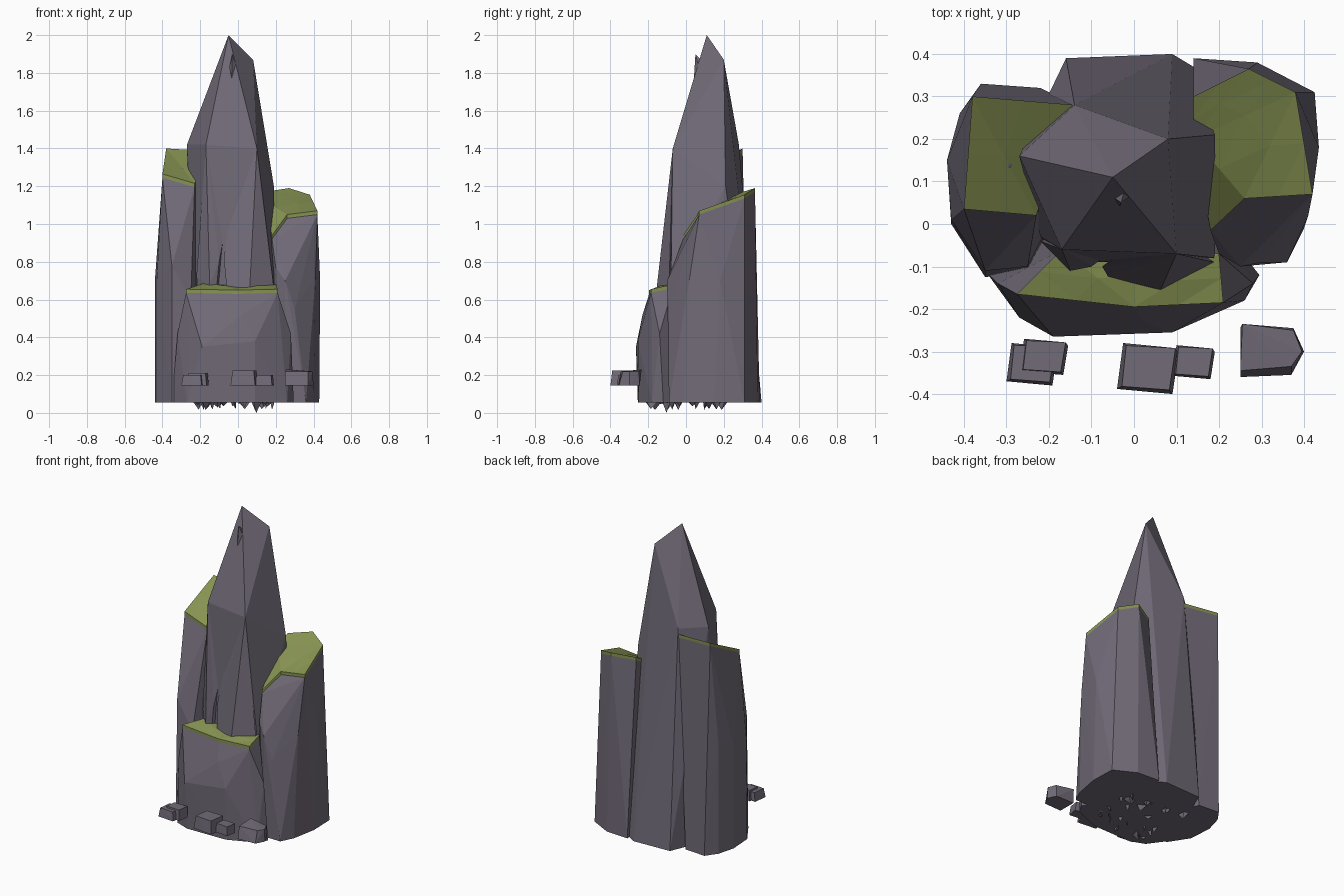
import bpy, bmesh, random
from mathutils import Vector

random.seed(4)
cube = bpy.data.objects.get("Cube")
if cube:
    bpy.data.objects.remove(cube)


def material(name, color):
    m = bpy.data.materials.new(name)
    m.use_nodes = True
    m.diffuse_color = (*color, 1)
    m.node_tree.nodes["Principled BSDF"].inputs["Base Color"].default_value = (*color, 1)
    return m


STONE = material("grey_stone", (0.165, 0.145, 0.185))
MOSS = material("moss_green", (0.24, 0.29, 0.085))
BASE = 0.055


def finish(name, bm, mat):
    bmesh.ops.recalc_face_normals(bm, faces=bm.faces)
    mesh = bpy.data.meshes.new(name)
    bm.to_mesh(mesh)
    bm.free()
    mesh.materials.append(mat)
    obj = bpy.data.objects.new(name, mesh)
    bpy.context.collection.objects.link(obj)
    return obj


def rock(name, points):
    """Faceted stone wrapped around a few corner points."""
    bm = bmesh.new()
    for p in points:
        bm.verts.new(p)
    hull = bmesh.ops.convex_hull(bm, input=bm.verts)
    spare = {v for v in hull["geom_interior"] + hull["geom_unused"]
             if isinstance(v, bmesh.types.BMVert)}
    bmesh.ops.delete(bm, geom=list(spare), context="VERTS")
    return finish(name, bm, STONE)


def ring(z, outline):
    return [(x, y, z) for x, y in outline]


def lowered(points, drop=0.02):
    return [(x, y, z - drop) for x, y, z in points]


def moss(name, outline, bump):
    """Thin bumpy cap with a thick rim."""
    bm = bmesh.new()
    top = bm.faces.new([bm.verts.new(p) for p in outline])
    bmesh.ops.triangulate(bm, faces=[top])
    bmesh.ops.subdivide_edges(bm, edges=bm.edges, cuts=1, use_grid_fill=True)
    for v in bm.verts:
        if not v.is_boundary:
            v.co.z += random.uniform(0, bump)
    bmesh.ops.triangulate(bm, faces=bm.faces)
    old = list(bm.faces)
    copy = bmesh.ops.extrude_face_region(bm, geom=old, use_keep_orig=True)
    for v in copy["geom"]:
        if isinstance(v, bmesh.types.BMVert):
            v.co.z -= 0.025
    return finish(name, bm, MOSS)


# Tall central spire
rock("spire", [(-0.05, 0.11, 2.0), (0.08, 0.20, 1.87),
               (-0.27, 0.16, 1.42), (-0.17, -0.06, 1.42), (0.1, -0.07, 1.4),
               (-0.14, 0.28, 1.42), (0.19, 0.21, 1.2),
               (-0.22, -0.03, 0.7), (0.19, -0.08, 0.66), (-0.08, -0.09, 0.8)]
     + ring(BASE, [(-0.16, 0.39), (0.09, 0.4), (0.14, 0.37), (0.19, 0.2),
                   (0.19, -0.08), (-0.2, -0.06), (-0.24, 0.2)]))

# Split front buttresses of the spire
rock("spire_left_buttress",
     [(0.1, -0.07, 1.4), (-0.04, -0.075, 1.05), (-0.075, -0.1, 0.82),
      (-0.06, -0.125, 0.66), (0.06, -0.16, 0.62), (0.19, -0.09, 0.66),
      (0.06, 0.0, 0.6), (0.06, -0.14, 0.3)])
rock("spire_right_buttress",
     [(-0.17, -0.06, 1.42), (-0.06, -0.07, 1.02), (-0.1, -0.1, 0.8),
      (-0.15, -0.11, 0.68), (-0.22, -0.04, 0.72), (-0.1, 0.0, 0.6),
      (-0.15, -0.1, 0.3)])
rock("spire_sliver", [(-0.03, 0.05, 1.9), (-0.045, 0.06, 1.83), (-0.01, 0.065, 1.84),
                      (-0.035, 0.04, 1.74), (-0.02, 0.09, 1.86)])

# Mossy stone on the right side
right_top = [(-0.40, 0.035, 1.265), (-0.23, 0.02, 1.215), (-0.14, 0.28, 1.385),
             (-0.38, 0.30, 1.4)]
rock("right_rock", lowered(right_top)
     + [(-0.44, 0.15, 0.7), (-0.43, 0.01, 0.7), (-0.35, -0.11, 0.78),
        (-0.25, -0.1, 0.6), (-0.41, 0.26, 0.75)]
     + ring(BASE, [(-0.36, 0.33), (-0.22, 0.32), (-0.41, 0.26), (-0.44, 0.15),
                   (-0.43, 0.0), (-0.35, -0.125), (-0.24, -0.11), (-0.15, 0.1)]))
moss("right_moss", right_top, 0.01)

# Mossy stone on the left side
left_top = [(0.18, -0.015, 0.94), (0.26, 0.06, 1.05), (0.42, 0.07, 1.07),
            (0.38, 0.31, 1.155), (0.27, 0.365, 1.19), (0.14, 0.30, 1.17),
            (0.14, 0.2, 1.12)]
rock("left_rock", lowered(left_top)
     + [(0.435, 0.18, 0.7), (0.41, 0.02, 0.72), (0.25, -0.1, 0.7),
        (0.2, -0.07, 0.77), (0.3, -0.09, 0.55)]
     + ring(BASE, [(0.14, 0.39), (0.29, 0.38), (0.425, 0.31), (0.43, 0.15),
                   (0.4, -0.01), (0.36, -0.09), (0.25, -0.09), (0.16, 0.05)]))
moss("left_moss", left_top, 0.015)

# Low mossy stone at the front
front_top = [(-0.275, -0.165, 0.655), (0, -0.195, 0.65), (0.21, -0.185, 0.655),
             (0.2, -0.07, 0.68), (0.0, -0.05, 0.67), (-0.17, -0.06, 0.69)]
rock("front_rock", lowered(front_top)
     + [(-0.19, -0.265, 0.35), (0.09, -0.255, 0.38), (0.28, -0.14, 0.42),
        (-0.32, -0.14, 0.42), (0.02, -0.23, 0.52)]
     + ring(BASE, [(-0.35, -0.11), (-0.27, -0.22), (-0.18, -0.255), (0.09, -0.25),
                   (0.26, -0.18), (0.295, -0.12), (0.2, 0), (-0.2, 0)]))
moss("front_moss", front_top, 0.01)


# Loose stones before the base
def pebble(name, x0, x1, y0, y1, height):
    w, d = x1 - x0, y1 - y0
    low = [(x0, y0 + d * 0.1), (x1 - w * 0.1, y0), (x1, y1 - d * 0.2), (x0 + w * 0.1, y1)]
    high = [(x0 + w * 0.08, y0 + d * 0.15), (x1 - w * 0.15, y0 + d * 0.08),
            (x1 - w * 0.05, y1 - d * 0.1), (x0 + w * 0.15, y1 - d * 0.05)]
    rock(name, ring(0.145, low) + ring(0.145 + height, high))


for i, spec in enumerate([(-0.3, -0.18, -0.38, -0.28, 0.055),
                          (-0.27, -0.155, -0.355, -0.27, 0.065),
                          (-0.04, 0.105, -0.4, -0.28, 0.08),
                          (0.09, 0.19, -0.365, -0.285, 0.055)]):
    pebble("loose_stone_" + str(i + 1), *spec)
rock("left_loose_stone",
     ring(0.145, [(0.25, -0.36), (0.37, -0.355), (0.4, -0.3), (0.375, -0.245), (0.25, -0.245)])
     + ring(0.22, [(0.25, -0.345), (0.37, -0.335), (0.395, -0.3), (0.375, -0.25)])
     + [(0.255, -0.235, 0.23)])

# Broken shards under the base
for i in range(26):
    c = Vector((random.uniform(-0.24, 0.2), random.uniform(-0.19, 0.2), BASE))
    depth = 0.055 if i == 0 else random.uniform(0.008, 0.04)
    r = random.uniform(0.02, 0.06)
    corners = [c + Vector((random.uniform(-r, r), random.uniform(-r, r), 0.02))
               for _ in range(5)]
    rock("base_shard_" + str(i + 1), corners + [c - Vector((0, 0, depth))])
